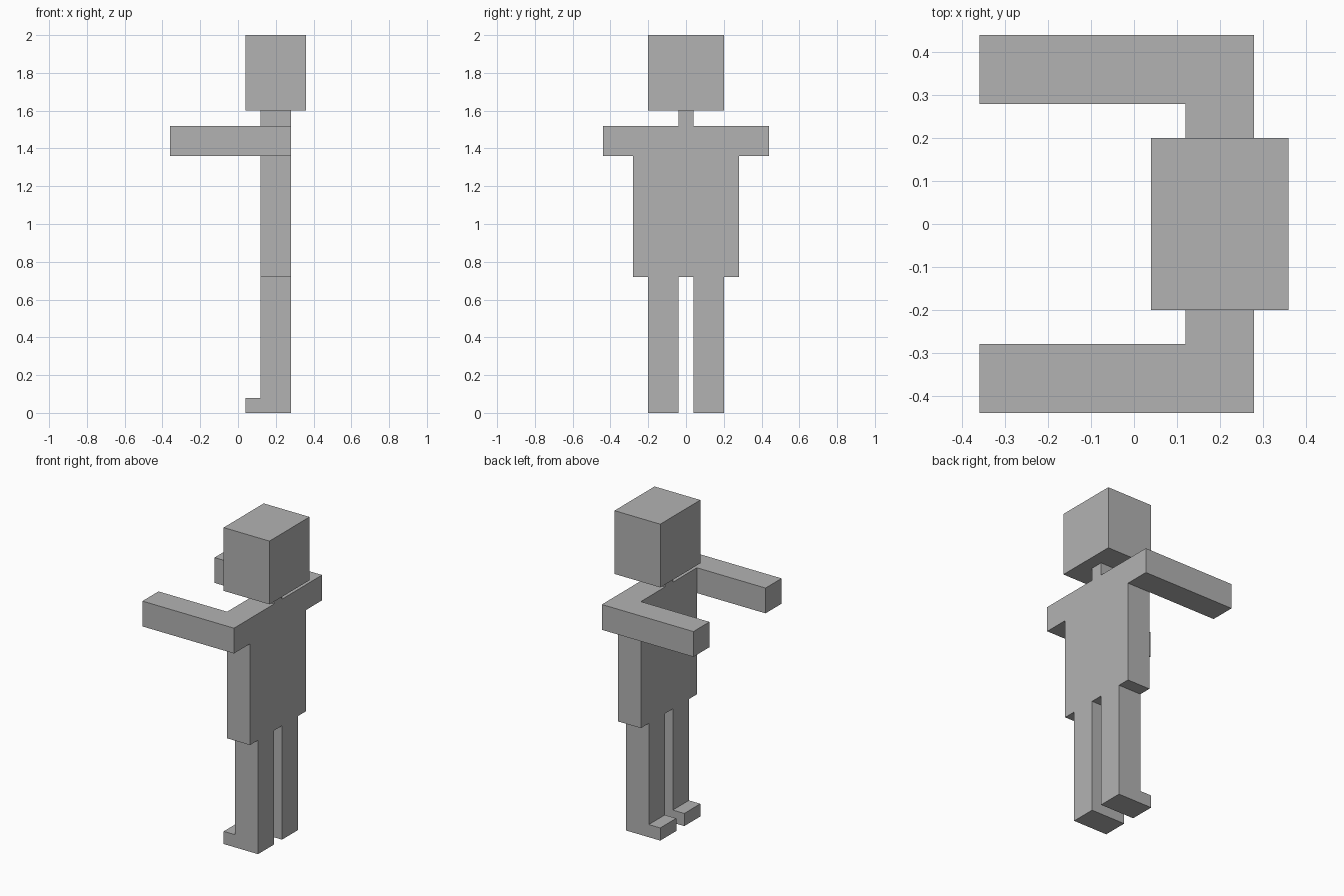
import bpy
import bmesh

cube = bpy.data.objects.get("Cube")
if cube:
    bpy.data.objects.remove(cube, do_unlink=True)

GREY = (0.45, 0.45, 0.45, 1.0)
mat = bpy.data.materials.new("plain grey")
mat.use_nodes = True
mat.diffuse_color = GREY
mat.node_tree.nodes["Principled BSDF"].inputs["Base Color"].default_value = GREY


def slab(name, profile, y0, y1):
    """Extrude a side profile of (x, z) points from y0 to y1."""
    bm = bmesh.new()
    face = bm.faces.new([bm.verts.new((x, y0, z)) for x, z in profile])
    extruded = bmesh.ops.extrude_face_region(bm, geom=[face])["geom"]
    moved = [v for v in extruded if isinstance(v, bmesh.types.BMVert)]
    bmesh.ops.translate(bm, vec=(0, y1 - y0, 0), verts=moved)
    bmesh.ops.recalc_face_normals(bm, faces=bm.faces)
    mesh = bpy.data.meshes.new(name)
    bm.to_mesh(mesh)
    bm.free()
    mesh.materials.append(mat)
    obj = bpy.data.objects.new(name, mesh)
    bpy.context.collection.objects.link(obj)
    return obj


def rect(x0, x1, z0, z1):
    return [(x0, z0), (x1, z0), (x1, z1), (x0, z1)]


# Shared depth of the body
CHEST, BACK = 0.12, 0.28

# Head, neck and torso
slab("head", rect(0.04, 0.36, 1.6, 2.0), -0.2, 0.2)
slab("neck", rect(CHEST, BACK, 1.52, 1.6), -0.04, 0.04)
slab("torso", rect(CHEST, BACK, 0.72, 1.52), -0.28, 0.28)

# Outstretched arms, and legs with a toe step
arm = rect(-0.36, BACK, 1.36, 1.52)
leg = [(0.04, 0), (BACK, 0), (BACK, 0.72), (CHEST, 0.72), (CHEST, 0.08), (0.04, 0.08)]
for side, s in (("front", -1), ("back", 1)):
    slab(side + "_arm", arm, s * 0.28, s * 0.44)
    slab(side + "_leg", leg, s * 0.04, s * 0.2)
